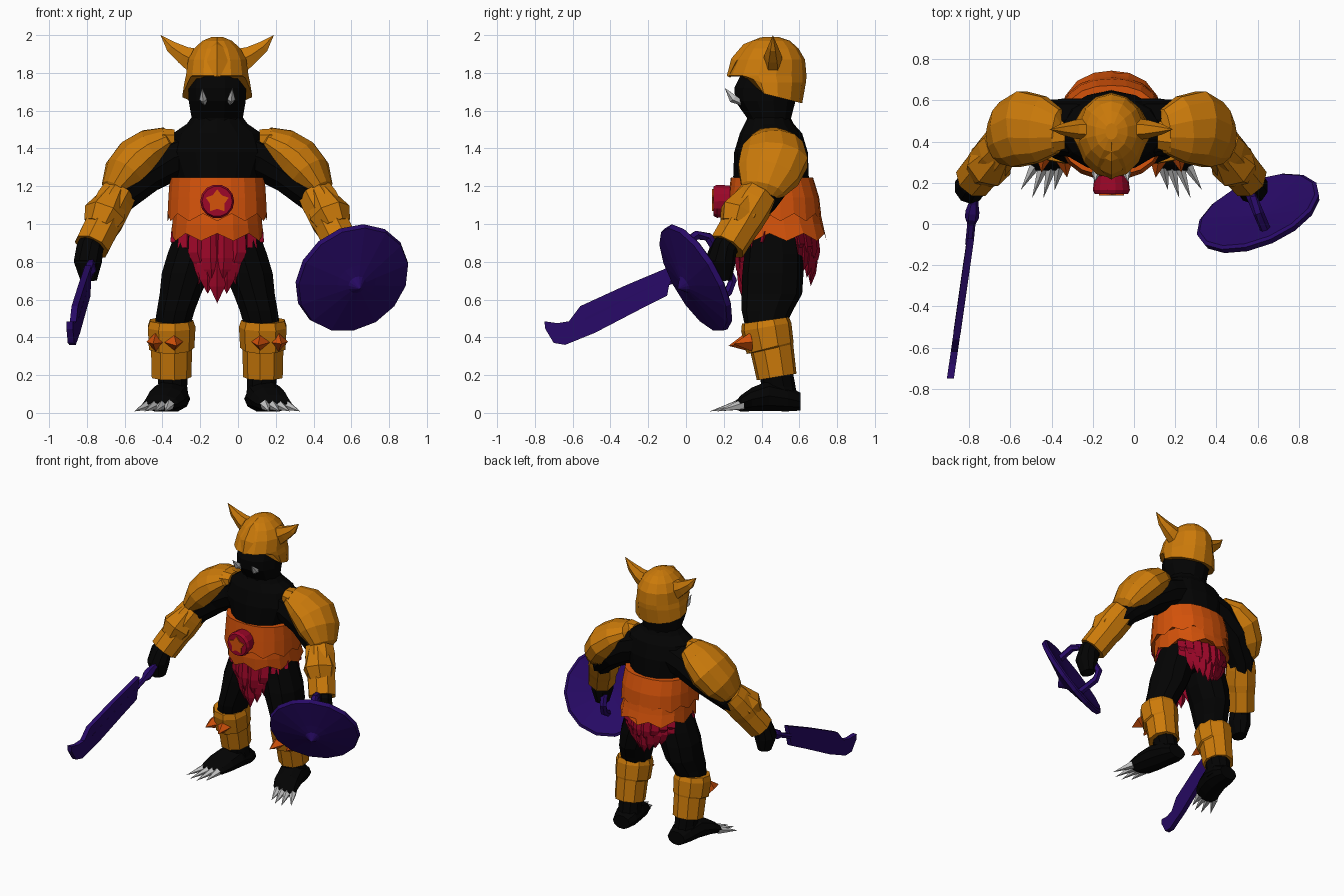
import bpy, bmesh, math
from mathutils import Vector

CX = -0.11  # body mirror plane
X, Y, Z = Vector((1, 0, 0)), Vector((0, 1, 0)), Vector((0, 0, 1))


def material(name, col):
    m = bpy.data.materials.new(name)
    m.diffuse_color = (*col, 1)
    return m


black = material("black hide", (0.001, 0.001, 0.001))
gold = material("gold armour", (0.60, 0.195, 0.003))
orange = material("orange leather", (0.66, 0.085, 0.003))
crimson = material("crimson cloth", (0.34, 0.002, 0.022))
purple = material("purple metal", (0.021, 0.003, 0.135))
bone = material("pale claw", (0.55, 0.55, 0.55))


def make(name, verts, faces, mat, pair=False):
    """Build a mesh object, and its mirror image when pair is set."""
    for s in ((1, -1) if pair else (1,)):
        bm = bmesh.new()
        vs = [bm.verts.new((CX + s * (v[0] - CX), v[1], v[2])) for v in verts]
        for f in faces:
            bm.faces.new([vs[i] for i in f])
        bmesh.ops.remove_doubles(bm, verts=bm.verts, dist=0.0005)
        bmesh.ops.recalc_face_normals(bm, faces=bm.faces)
        me = bpy.data.meshes.new(name)
        bm.to_mesh(me)
        bm.free()
        me.materials.append(mat)
        side = ("_right" if s > 0 else "_left") if pair else ""
        bpy.context.collection.objects.link(bpy.data.objects.new(name + side, me))


def loft(name, rings, mat, n=10, axis=None, ref=Y, pair=False, warp=None, phase=0.5):
    """Skin elliptical rings (x, y, z, radius, radius along ref)."""
    pts = [Vector(r[:3]) for r in rings]
    verts, faces = [], []
    for i, r in enumerate(rings):
        t = axis or (pts[min(i + 1, len(pts) - 1)] - pts[max(i - 1, 0)])
        t = t.normalized()
        v = (ref - ref.dot(t) * t).normalized()
        u = t.cross(v)
        for k in range(n):
            a = 2 * math.pi * (k + phase) / n
            p = pts[i] + u * r[3] * math.cos(a) + v * r[4] * math.sin(a)
            verts.append(warp(p, i, k) if warp else p)
    for i in range(len(rings) - 1):
        for k in range(n):
            j = (k + 1) % n
            faces.append((i * n + k, i * n + j, i * n + n + j, i * n + n + k))
    faces.append(tuple(range(n)))
    faces.append(tuple(range(len(verts) - n, len(verts))))
    make(name, verts, faces, mat, pair)


def spike(name, base, tip, r, mat, n=4, pair=False):
    loft(name, [(*base, r, r), (*tip, 0, 0)], mat, n, ref=X, pair=pair, phase=0)


def column(name, rows, mat, n, warp=None):
    """Horizontal rings on the body centre: (y, z, rx, ry)."""
    loft(name, [(CX, y, z, a, b) for y, z, a, b in rows], mat, n, axis=Z, warp=warp)


# Torso and head
column("torso", [(.46, .82, .12, .12), (.46, .92, .2, .17), (.46, 1.1, .2, .19),
                 (.45, 1.25, .22, .2), (.45, 1.38, .27, .195), (.45, 1.48, .24, .165),
                 (.44, 1.53, .165, .13), (.44, 1.57, .135, .11)], black, 14)
column("head", [(.44, 1.5, .13, .115), (.44, 1.56, .14, .12), (.42, 1.65, .156, .165),
                (.43, 1.72, .158, .18), (.45, 1.8, .15, .16), (.45, 1.88, .1, .1)], black, 12)


# Helmet, raised over the face and lowered at the nape
def face_opening(p, i, k):
    if i == 0:
        p.z -= 0.25 * (p.y - .45)
    if p.y < 0.37 and abs(p.x - CX) < 0.15 and p.z < 1.78:
        p.z = 1.78
    return p


column("helmet", [(.45, 1.68, .188, .165), (.44, 1.75, .178, .195), (.43, 1.785, .17, .208),
                  (.445, 1.87, .158, .185), (.45, 1.93, .125, .145), (.45, 1.97, .08, .1),
                  (.45, 1.99, .03, .04)], gold, 14, face_opening)
loft("helmet_crest", [(CX, .225, 1.78, .01, .015), (CX, .265, 1.86, .03, .055),
                      (CX, .325, 1.93, .03, .045), (CX, .40, 1.985, .005, .005)],
     gold, 4, ref=X, phase=0)
loft("horn", [(-.21, .46, 1.855, .085, .055), (-.29, .46, 1.895, .055, .045),
              (-.355, .46, 1.94, .035, .026), (-.41, .46, 2.0, 0, 0)], gold, 6, pair=True)
loft("tusk", [(-.175, .30, 1.64, .014, .014), (-.185, .25, 1.665, .025, .022),
              (-.19, .205, 1.72, 0, 0)], bone, 5, ref=X, pair=True)

# Arms and shoulder armour
loft("arm", [(-.22, .46, 1.39, .13, .15), (-.34, .47, 1.35, .12, .14),
             (-.48, .46, 1.26, .10, .13), (-.62, .40, 1.14, .085, .1),
             (-.75, .26, .95, .065, .065), (-.785, .20, .87, .074, .072),
             (-.795, .18, .80, .078, .082), (-.79, .185, .70, .045, .055)],
     black, 10, pair=True)
loft("shoulder_pad", [(-.345, .45, 1.46, .03, .05), (-.365, .45, 1.45, .07, .11),
                      (-.45, .46, 1.405, .11, .165), (-.53, .467, 1.34, .13, .185),
                      (-.60, .435, 1.26, .12, .17), (-.655, .405, 1.18, .075, .12),
                      (-.67, .40, 1.15, .03, .08)], gold, 12, pair=True)
loft("shoulder_collar", [(-.335, .43, 1.45, .055, .07), (-.40, .43, 1.45, .06, .09)],
     gold, 8, pair=True)
loft("forearm_guard", [(-.635, .385, 1.155, .10, .105), (-.66, .355, 1.11, .108, .112),
                       (-.70, .305, 1.03, .108, .112), (-.72, .285, .99, .10, .104),
                       (-.775, .218, .88, .098, .10)], gold, 8, pair=True)
loft("forearm_plate", [(-.655, .355, 1.15, .07, .085), (-.705, .285, 1.05, .115, .115),
                       (-.73, .265, .99, .09, .09)], gold, 7, pair=True)


# Belt in two tiers, slightly squared, with ragged lower edges
def ragged(p, i, k):
    a = math.atan2(p.y - .47, p.x - CX)
    q = 1 + .05 * math.sin(2 * a) ** 2
    p.x, p.y = CX + (p.x - CX) * q, .47 + (p.y - .47) * q
    if i == 0:
        p.z += 0.02 * (1 if k % 2 else -1)
    return p


column("upper_belt", [(.465, 1.035, .264, .25), (.465, 1.14, .260, .24),
                      (.455, 1.245, .252, .218)], orange, 22, ragged)
column("lower_belt", [(.487, .93, .248, .258), (.475, 1.0, .24, .25),
                      (.47, 1.09, .232, .235)], orange, 18, ragged)

# Buckle with a star plate
loft("buckle", [(CX, .24, 1.125, .08, .08), (CX, .165, 1.12, .09, .09),
                (CX, .145, 1.12, .08, .08)], crimson, 14, axis=-Y, ref=X)
star = [(CX + r * math.sin(a), y, 1.12 + r * math.cos(a))
        for y in (.146, .138) for k in range(10)
        for a, r in [(k * math.pi / 5, .04 if k % 2 else .064)]]
make("buckle_star", star, [tuple(range(10)), tuple(range(10, 20))] +
     [(k, (k + 1) % 10, 10 + (k + 1) % 10, 10 + k) for k in range(10)], orange)

# Loincloth of pointed strips, front (-1) and back (1), in two layers
for sgn in (-1, 1):
    for layer in (0, 1):
        count = 9 - layer
        for k in range(count):
            f = 2 * k / (count - 1) - 1
            a = f * (1.2 if sgn < 0 else 0.95)
            rad = .185 + .015 * layer
            x = CX + (rad + .012) * math.sin(a)
            y = (.49 if sgn < 0 else .475) + sgn * rad * math.cos(a)
            low = (.58 + .2 * abs(f) if sgn < 0 else .67 + .09 * abs(f)) + .09 * layer
            xl = CX + (x - CX) * .87
            loft("loincloth_strip", [(x, y, .96, .045, .025),
                                     (x, y + sgn * .012, .5 * low + .47, .05, .025),
                                     (xl, y + sgn * .008, .75 * low + .235, .042, .02),
                                     (xl, y, low, 0, 0)], crimson, 4, axis=Z, phase=0)

# Legs, feet and claws
loft("leg", [(-.22, .46, .96, .115, .14), (-.245, .465, .84, .135, .155),
             (-.275, .46, .74, .135, .162), (-.305, .455, .63, .115, .16),
             (-.33, .43, .54, .105, .135), (-.345, .42, .47, .1, .11),
             (-.35, .46, .3, .09, .09), (-.345, .49, .14, .08, .09),
             (-.345, .5, .06, .09, .09)], black, 10, axis=Z, pair=True)
loft("foot", [(-.34, .605, .06, .05, .07), (-.345, .54, .075, .07, .092),
              (-.36, .44, .09, .085, .1), (-.385, .35, .072, .066, .103),
              (-.41, .29, .05, .045, .095), (-.42, .26, .038, .02, .07)],
     black, 10, axis=-Y, ref=X, pair=True)
for k in range(4):
    spike("toe_claw", (-.475 + .037 * k, .295 - .006 * k, .042),
          (-.55 + .055 * k, .165 - .04 * (k in (1, 2)), .008), .029, bone, 5, pair=True)

# Shin guards with spikes
loft("shin_guard", [(-.355, .48, .19, .108, .108), (-.355, .455, .34, .112, .117),
                    (-.355, .445, .345, .124, .13), (-.355, .425, .455, .13, .137),
                    (-.355, .42, .49, .118, .127)], gold, 9, pair=True)
for base, tip in (((-.435, .345, .375), (-.45, .25, .365)),
                  ((-.34, .325, .375), (-.325, .225, .355))):
    spike("shin_spike", base, tip, .05, orange, 4, pair=True)

# Shield: shallow cone with a grip behind it
c, nrm = Vector((.605, .053, .713)), Vector((.34, -.80, -.46)).normalized()
loft("shield", [(*(c + nrm * d), r, r) for d, r in
                ((.015, 0), (-.02, .30), (-.01, .318), (.018, .31),
                 (.06, .11), (.075, .05), (.12, 0))], purple, 15, axis=nrm, ref=X)
up = (Z - Z.dot(nrm) * nrm).normalized()
loft("shield_grip", [(*(c + up * a - nrm * b), .026, .026) for a, b in
                     ((.19, 0), (.2, .11), (.16, .165), (0, .18),
                      (-.11, .18), (-.15, .13), (-.15, 0))], purple, 6, ref=X)

# Sword: grip, guard and hooked blade
loft("sword_grip", [(-.775, .22, .84, .024, .024), (-.78, .10, .785, .024, .024),
                    (-.785, .06, .765, .036, .034), (-.787, .03, .75, .036, .034),
                    (-.79, 0, .735, .02, .02), (-.80, -.10, .69, .02, .02)],
     purple, 6, ref=X)
outline = [(-.07, .78), (-.10, .62), (-.24, .55), (-.48, .425), (-.64, .36), (-.70, .37),
           (-.745, .445), (-.75, .485), (-.68, .475), (-.62, .485), (-.56, .565), (-.32, .675)]
m = len(outline)
blade = [(-.783 + .145 * y + dx, y, z) for dx in (-.017, .017) for y, z in outline]
make("sword_blade", blade, [tuple(range(m)), tuple(range(m, 2 * m))] +
     [(k, (k + 1) % m, m + (k + 1) % m, m + k) for k in range(m)], purple)
# Raised spine along the blade
loft("blade_spine", [(-.797, -.09, .70, .02, .024), (-.86, -.53, .49, .02, .024)],
     purple, 4, ref=X)
